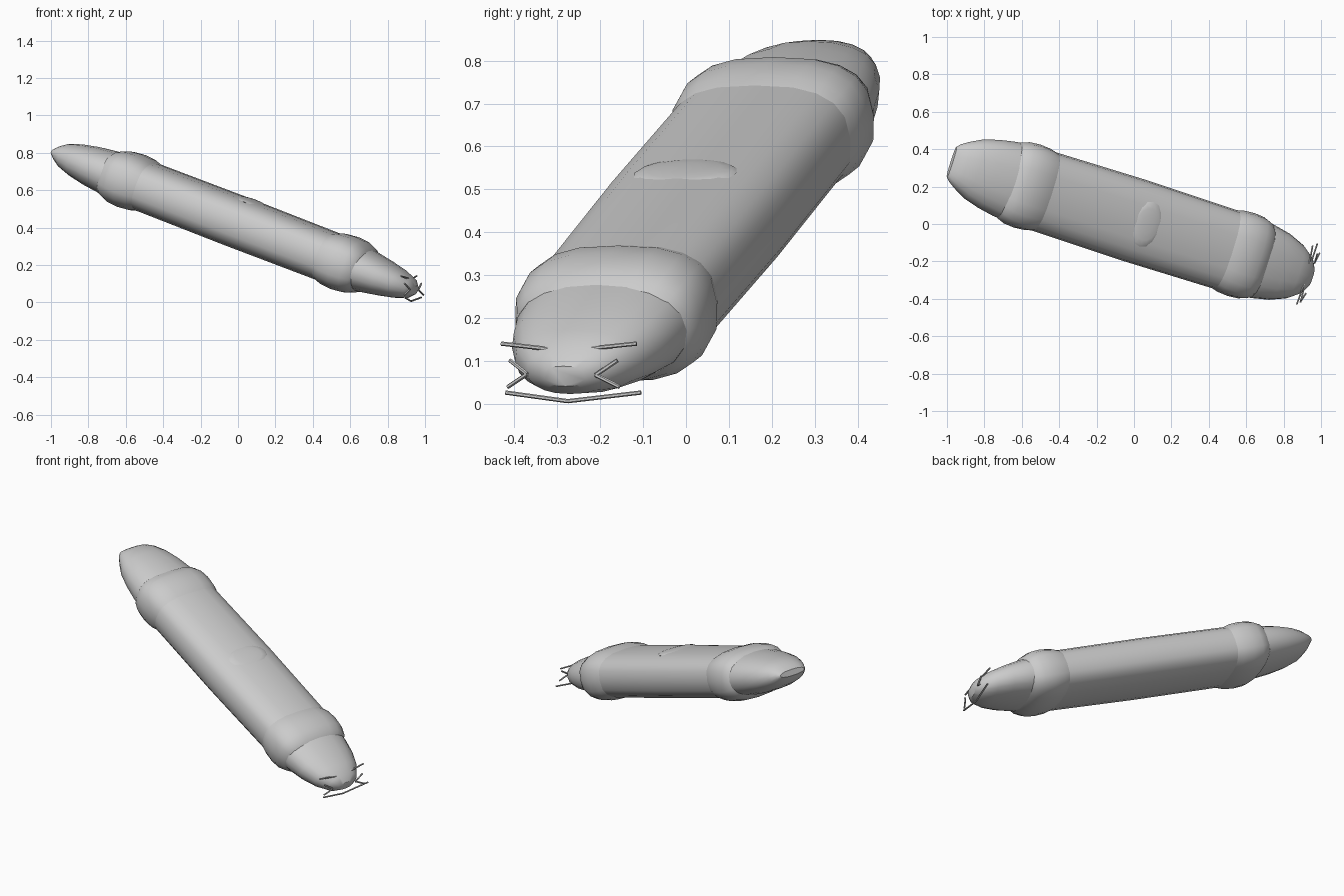
import bpy, bmesh, math
from mathutils import Vector, Matrix

if "Cube" in bpy.data.objects:
    bpy.data.objects.remove(bpy.data.objects["Cube"])

# Tilted frame: D along the body, L across it, U out of its top
D = Vector((1, -0.32, -0.385)).normalized()
L = Vector((0.32, 1, 0)).normalized()
U = D.cross(L)
FRAME = Matrix((D, L, U)).transposed().to_4x4()
FRAME.translation = (0, 0.02, 0.43)
SIDES = 20


def finish(bm, name, angle=40):
    bmesh.ops.recalc_face_normals(bm, faces=bm.faces)
    me = bpy.data.meshes.new(name)
    bm.to_mesh(me)
    bm.free()
    ob = bpy.data.objects.new(name, me)
    bpy.context.collection.objects.link(ob)
    bpy.ops.object.select_all(action='DESELECT')
    ob.select_set(True)
    bpy.context.view_layer.objects.active = ob
    bpy.ops.object.shade_smooth_by_angle(angle=math.radians(angle))
    return ob


def loft(name, sections, power=2.7):
    """Rounded-rectangle sections (t, half width, half height) joined in a row."""
    bm = bmesh.new()
    rings = []
    for t, w, h in sections:
        ring = []
        for i in range(SIDES):
            a = 2 * math.pi * i / SIDES
            c, s = math.cos(a), math.sin(a)
            y = math.copysign(abs(c) ** (2 / power), c) * w
            z = math.copysign(abs(s) ** (2 / power), s) * h
            ring.append(bm.verts.new(FRAME @ Vector((t, y, z))))
        rings.append(ring)
    for a, b in zip(rings, rings[1:]):
        for i in range(SIDES):
            j = (i + 1) % SIDES
            bm.faces.new((a[i], a[j], b[j], b[i]))
    bm.faces.new(rings[0])
    bm.faces.new(rings[-1])
    return finish(bm, name)


# Main body
loft("body", [(-0.62, 0.218, 0.134), (0, 0.225, 0.137), (0.62, 0.218, 0.134)])

# Collars at both ends
collar = [(0.53, 0.216, 0.131), (0.575, 0.228, 0.146), (0.64, 0.233, 0.152),
          (0.70, 0.228, 0.146), (0.745, 0.212, 0.128), (0.765, 0.19, 0.11)]
loft("front_collar", collar)
loft("back_collar", [(-t, w, h) for t, w, h in collar])

# Tapered end caps
loft("front_cap", [(0.66, 0.21, 0.125), (0.77, 0.205, 0.115), (0.87, 0.185, 0.098),
                   (0.96, 0.15, 0.079), (1.03, 0.10, 0.055), (1.06, 0.05, 0.025)], 2.3)
loft("back_cap", [(-0.66, 0.212, 0.13), (-0.77, 0.208, 0.12), (-0.87, 0.19, 0.108),
                  (-0.96, 0.165, 0.09), (-1.03, 0.13, 0.068), (-1.07, 0.105, 0.04),
                  (-1.09, 0.085, 0.018)], 2.3)

# Flush oval pad on top
bm = bmesh.new()
bmesh.ops.create_uvsphere(bm, u_segments=16, v_segments=8, radius=1)
bm.transform(FRAME @ Matrix.Translation((0.03, 0, 0.126)) @ Matrix.Diagonal((0.09, 0.125, 0.015, 1)))
finish(bm, "top_pad")


def bristle(name, points, r=0.005):
    """Thin bent rod."""
    bm = bmesh.new()
    for a, b in zip(points, points[1:]):
        a, b = Vector(a), Vector(b)
        rot = (b - a).to_track_quat('Z', 'Y').to_matrix().to_4x4()
        bmesh.ops.create_cone(bm, cap_ends=True, segments=6, radius1=r, radius2=r,
                              depth=(b - a).length,
                              matrix=Matrix.Translation((a + b) / 2) @ rot)
    finish(bm, name)


# Bent bristles round the front tip
bristle("upper_bristle", [(0.87, -0.43, 0.141), (0.925, -0.28, 0.124), (0.955, -0.115, 0.141)])
bristle("lower_bristle", [(0.89, -0.42, 0.027), (0.925, -0.275, 0.007), (0.98, -0.105, 0.027)])
bristle("left_bristle", [(0.89, -0.41, 0.102), (0.92, -0.37, 0.07), (0.89, -0.415, 0.04)])
bristle("right_bristle", [(0.98, -0.16, 0.102), (0.965, -0.21, 0.068), (0.992, -0.155, 0.04)])
